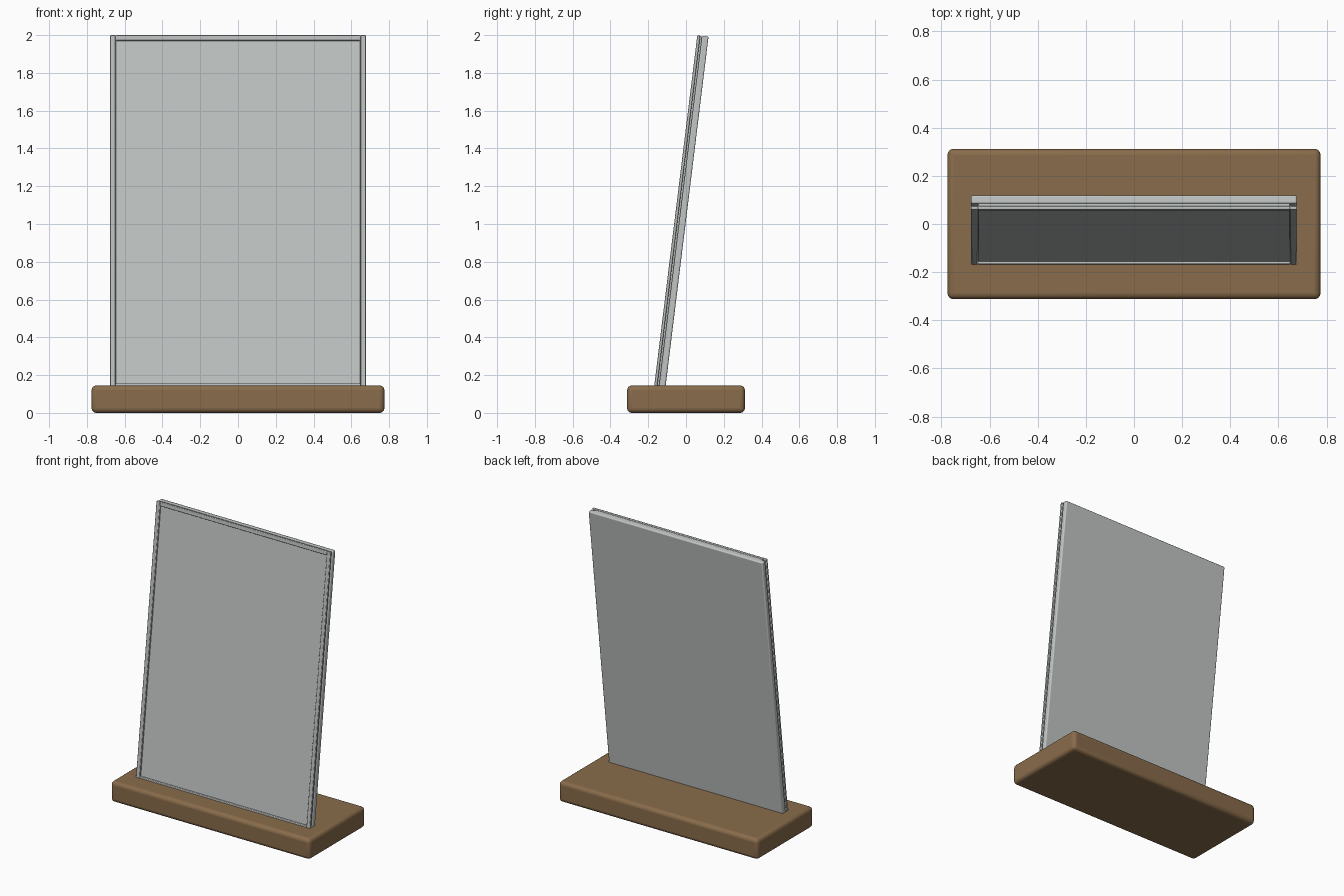
import bpy, math
from mathutils import Matrix

if "Cube" in bpy.data.objects:
    bpy.data.objects.remove(bpy.data.objects["Cube"])

TILT = math.radians(7)
# frame of the leaning sign: origin at its lower front edge
LEAN = Matrix.Translation((0, -0.17, 0.128)) @ Matrix.Rotation(-TILT, 4, 'X')


def material(name, rgb):
    m = bpy.data.materials.new(name)
    m.diffuse_color = (*rgb, 1)
    m.use_nodes = True
    m.node_tree.nodes["Principled BSDF"].inputs["Base Color"].default_value = m.diffuse_color
    return m


brown = material("warm wood brown", (0.25, 0.15, 0.07))
grey = material("pale grey", (0.53, 0.56, 0.55))
steel = material("frame grey", (0.50, 0.52, 0.51))


def box(name, lo, hi, mat, bevel, segments=2, place=Matrix()):
    """Bevelled box between two corners, moved by a placement matrix."""
    bpy.ops.mesh.primitive_cube_add(size=1)
    o = bpy.context.object
    o.name = name
    size = [b - a for a, b in zip(lo, hi)]
    mid = [(a + b) / 2 for a, b in zip(lo, hi)]
    o.data.transform(place @ Matrix.Translation(mid) @ Matrix.Diagonal((*size, 1)))
    o.data.materials.append(mat)
    b = o.modifiers.new("bevel", 'BEVEL')
    b.width, b.segments = bevel, segments
    bpy.ops.object.shade_smooth_by_angle(angle=math.radians(40))
    return o


W, H, T = 0.677, 1.886, 0.029   # half width, height, frame strip width

# wooden foot
box("base", (-0.775, -0.312, 0), (0.775, 0.312, 0.145), brown, 0.025, 4)

# leaning sign: back board, clear pane, thin front frame
box("back_board", (-W, 0.025, 0), (W, 0.060, H), grey, 0.008, 3, LEAN)
box("pane", (-W + T, 0.010, 0.004), (W - T, 0.027, H - 0.004), grey, 0.002, 1, LEAN)
for side, s in (("left", -1), ("right", 1)):
    x0, x1 = sorted((s * (W - T), s * W))
    box(f"{side}_frame", (x0, 0, 0), (x1, 0.016, H), steel, 0.004, 2, LEAN)
box("top_frame", (-W + T, 0, H - T), (W - T, 0.016, H), steel, 0.004, 2, LEAN)
box("bottom_frame", (-W + T, 0, 0), (W - T, 0.016, T), steel, 0.004, 2, LEAN)
